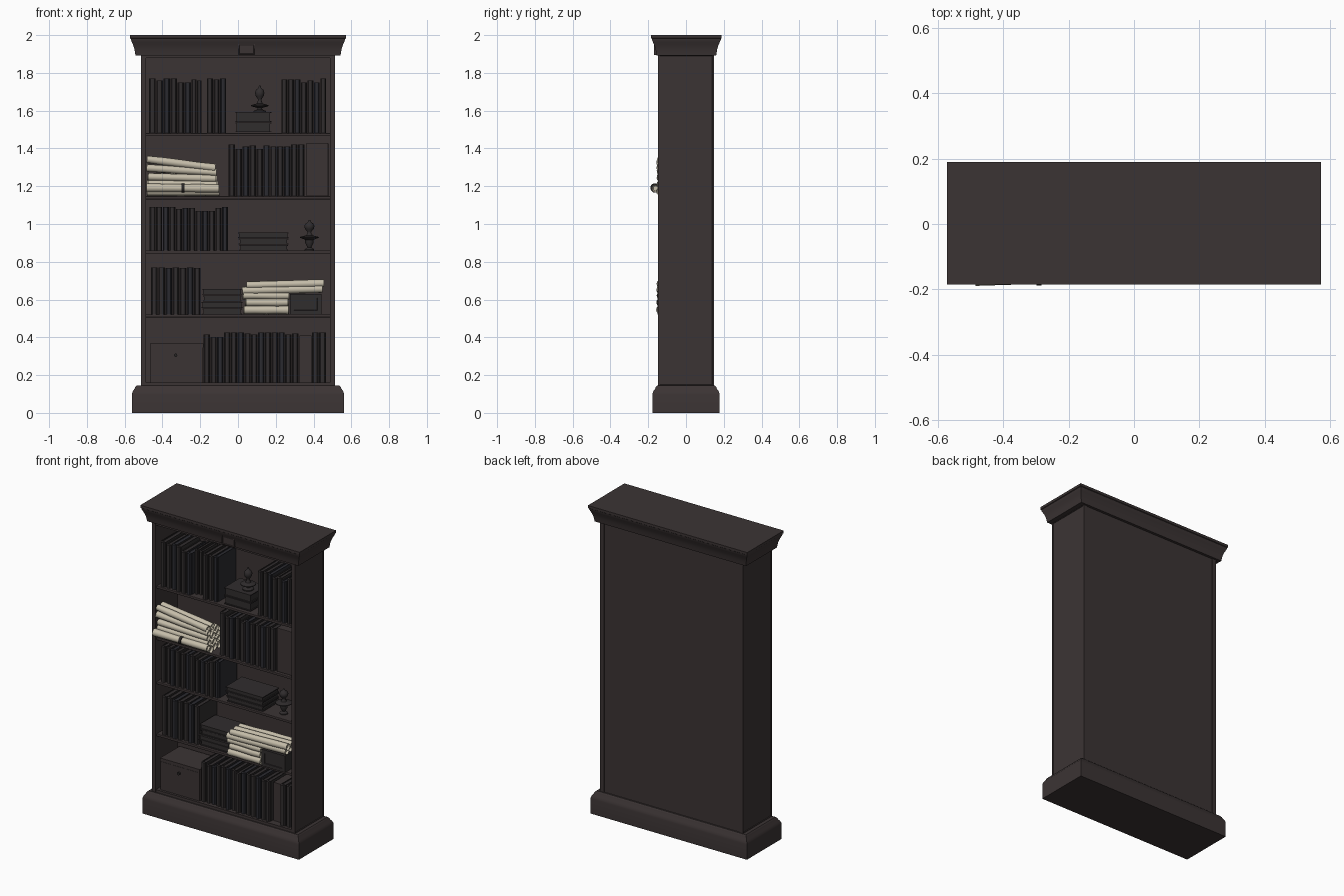
import bpy, bmesh, math, random
from mathutils import Matrix, Vector

if "Cube" in bpy.data.objects:
    bpy.data.objects.remove(bpy.data.objects["Cube"])
random.seed(4)

def material(name, rgb):
    m = bpy.data.materials.new(name)
    m.diffuse_color = (*rgb, 1)
    m.use_nodes = True
    m.node_tree.nodes["Principled BSDF"].inputs["Base Color"].default_value = m.diffuse_color
    return m

WOOD = material("dark wood", (0.044, 0.034, 0.034))
BOOK = material("dark leather", (0.030, 0.026, 0.027))
NAVY = material("blue black leather", (0.024, 0.024, 0.030))
PAPER = material("parchment", (0.56, 0.51, 0.40))
BLACK = material("black metal", (0.020, 0.018, 0.018))

def finish(name, bm, mat, smooth=False):
    bmesh.ops.recalc_face_normals(bm, faces=bm.faces)
    me = bpy.data.meshes.new(name)
    bm.to_mesh(me)
    bm.free()
    me.materials.append(mat)
    ob = bpy.data.objects.new(name, me)
    bpy.context.collection.objects.link(ob)
    if smooth:
        bpy.ops.object.select_all(action='DESELECT')
        ob.select_set(True)
        bpy.context.view_layer.objects.active = ob
        bpy.ops.object.shade_smooth_by_angle(angle=math.radians(40))
    return ob

def box(name, x, y, z, mat=WOOD, inset=None, rim=0.012, depth=0.004, bevel=0.0):
    """Box from (min, max) ranges; optional recessed panel on the face along `inset`."""
    bm = bmesh.new()
    size = (x[1] - x[0], y[1] - y[0], z[1] - z[0])
    mid = Vector((sum(x) / 2, sum(y) / 2, sum(z) / 2))
    bmesh.ops.create_cube(bm, size=1, matrix=Matrix.Translation(mid) @ Matrix.Diagonal((*size, 1)))
    if inset:
        bm.normal_update()
        f = [f for f in bm.faces if f.normal.dot(Vector(inset)) > 0.9]
        bmesh.ops.inset_region(bm, faces=f, thickness=rim, depth=0)
        bmesh.ops.inset_region(bm, faces=f, thickness=0.002, depth=-depth)
    if bevel:
        bmesh.ops.bevel(bm, geom=bm.edges[:], offset=bevel, segments=2, affect='EDGES', profile=0.5)
    return finish(name, bm, mat)

def moulding(name, hx, hy, cy, profile):
    """Stack of rectangles: profile is (z, inward offset)."""
    bm = bmesh.new()
    rings = []
    for z, o in profile:
        rings.append([bm.verts.new((sx * (hx - o), cy + sy * (hy - o), z))
                      for sx, sy in ((-1, -1), (1, -1), (1, 1), (-1, 1))])
    for a, b in zip(rings, rings[1:]):
        for i in range(4):
            bm.faces.new((a[i], a[(i + 1) % 4], b[(i + 1) % 4], b[i]))
    bm.faces.new(rings[0])
    bm.faces.new(rings[-1])
    return finish(name, bm, WOOD, True)

def lathe(name, x, y, z, profile, mat, n=16):
    """Turned ornament: profile is (radius, height)."""
    bm = bmesh.new()
    rings = [[bm.verts.new((x + r * math.cos(2 * math.pi * i / n), y + r * math.sin(2 * math.pi * i / n), z + h))
              for i in range(n)] for r, h in profile]
    for a, b in zip(rings, rings[1:]):
        for i in range(n):
            bm.faces.new((a[i], a[(i + 1) % n], b[(i + 1) % n], b[i]))
    bm.faces.new(rings[0])
    bm.faces.new(rings[-1])
    return finish(name, bm, mat, True)

def prism(bm, pts, z0, z1):
    lo = [bm.verts.new((x, y, z0)) for x, y in pts]
    hi = [bm.verts.new((x, y, z1)) for x, y in pts]
    for i in range(len(pts)):
        j = (i + 1) % len(pts)
        bm.faces.new((lo[i], lo[j], hi[j], hi[i]))
    bm.faces.new(lo)
    bm.faces.new(hi)

def books(name, x0, x1, z, top, front=-0.13):
    """Row of upright books with rounded spines, hinge grooves and recessed pages."""
    n = max(1, round((x1 - x0) / 0.036))
    w = (x1 - x0) / n
    back = 0.068
    for mat, odd in ((BOOK, 0), (NAVY, 1)):
        bm = bmesh.new()
        for i in range(n):
            if (i % 3 == 2) != bool(odd):
                continue
            a, b = x0 + i * w, x0 + (i + 1) * w - 0.003
            f = front + random.uniform(-0.006, 0.008)
            h = top - random.choice((0, 0, 0.004, 0.01, 0.022))
            m, g = (a + b) / 2, (b - a) * 0.22
            spine = [(a + 0.002, f + 0.010), (a + g, f + 0.002), (m, f), (b - g, f + 0.002), (b - 0.002, f + 0.010),
                     (b - 0.004, f + 0.018), (a + 0.004, f + 0.018)]
            prism(bm, spine, z, h)
            for c0, c1 in ((a, a + 0.004), (b - 0.004, b)):
                prism(bm, [(c0, f + 0.015), (c1, f + 0.015), (c1, back), (c0, back)], z, h)
            prism(bm, [(a + 0.003, f + 0.016), (b - 0.003, f + 0.016), (b - 0.003, back - 0.004),
                       (a + 0.003, back - 0.004)], z + 0.004, h - 0.006)
        if bm.verts:
            finish(name + ("_blue" if odd else "_brown"), bm, mat)
        else:
            bm.free()

def stack(name, x0, x1, z0, z1, n):
    """Flat pile of books."""
    h = (z1 - z0) / n
    for i in range(n):
        d = random.uniform(0, 0.012)
        a, b, c = z0 + i * h, z0 + (i + 1) * h - 0.003, 0.005
        for part, z, s in (("lower_cover", (a, a + c), 0), ("pages", (a + c, b - c), 0.006),
                           ("upper_cover", (b - c, b), 0)):
            box(f"{name}_{i}_{part}", (x0 + d + s, x1 - d / 2 - s), (-0.13 + d + s, 0.04 - s), z, BOOK)

def roll(name, p, q, r, mat=PAPER, n=12):
    """Paper roll between two points, slightly irregular along its length."""
    p, q = Vector(p), Vector(q)
    rot = (q - p).to_track_quat('Z', 'Y').to_matrix()
    bm = bmesh.new()
    rings = []
    for k in range(5):
        rr = r * (1 if mat != PAPER else random.uniform(0.9, 1.06))
        c = p.lerp(q, k / 4)
        rings.append([bm.verts.new(c + rot @ Vector((rr * math.cos(2 * math.pi * i / n), rr * math.sin(2 * math.pi * i / n), 0)))
                      for i in range(n)])
    for a, b in zip(rings, rings[1:]):
        for i in range(n):
            bm.faces.new((a[i], a[(i + 1) % n], b[(i + 1) % n], b[i]))
    ends = [bm.faces.new(rings[0]), bm.faces.new(rings[-1])]
    if mat == PAPER:  # hollow ends
        bmesh.ops.recalc_face_normals(bm, faces=bm.faces)
        bmesh.ops.inset_individual(bm, faces=ends, thickness=r * 0.35, depth=-0.012)
    finish(name, bm, mat, True)

def roll_layer(name, x0, x1, z0, z1, r, ys):
    for k, y in enumerate(ys):
        e = random.uniform(0, 0.012)
        roll(f"{name}_{k}", (x0 + e, y, z0), (x1 - e, y, z1), r)

# Carcass: plinth, cornice, sides, back
moulding("plinth", 0.562, 0.178, 0, [(0, 0), (0.098, 0), (0.106, 0.002), (0.118, 0.007), (0.128, 0.015),
                                    (0.136, 0.017), (0.145, 0.026)])
moulding("cornice", 0.572, 0.187, 0.002, [(1.893, 0.029), (1.905, 0.027), (1.925, 0.024), (1.945, 0.018),
                                         (1.963, 0.010), (1.975, 0.005), (1.981, 0.004), (1.984, 0), (2.0, 0)])
for s, side in ((-1, "left"), (1, "right")):
    box(side + "_side", tuple(sorted((s * 0.488, s * 0.513))), (-0.147, 0.148), (0.14, 1.9), inset=(s, 0, 0))
box("back_panel", (-0.49, 0.49), (0.075, 0.147), (0.14, 1.9), inset=(0, 1, 0), rim=0.006)
box("bottom_rail", (-0.49, 0.49), (-0.145, 0.08), (0.14, 0.162))
box("top_rail", (-0.49, 0.49), (-0.145, 0.08), (1.878, 1.9))
box("cornice_block", (0.0, 0.09), (-0.170, -0.15), (1.895, 1.975), inset=(0, -1, 0), rim=0.008)

# Shelves, numbered from the top
S1, S2, S3, S4, S5 = 1.481, 1.147, 0.86, 0.522, 0.162
for i, z in enumerate((S1, S2, S3, S4)):
    box(f"shelf_{i}", (-0.489, 0.489), (-0.138, 0.078), (z - 0.016, z), bevel=0.003)

# Upright books
books("top_books_left", -0.47, -0.245, S1, 1.77)
books("top_books_middle", -0.245, -0.19, S1, 1.765, -0.10)
books("top_books_centre", -0.165, -0.06, S1, 1.77)
books("top_books_right", 0.23, 0.47, S1, 1.77)
books("second_books", -0.05, 0.355, S2, 1.42)
books("third_books", -0.468, -0.05, S3, 1.09)
books("fourth_books", -0.46, -0.195, S4, 0.77)
books("bottom_books", -0.182, 0.322, S5, 0.425)
books("bottom_books_right", 0.392, 0.468, S5, 0.425)
box("bottom_folder", (0.325, 0.388), (-0.10, 0.065), (S5, 0.41))

# Flat piles of books
stack("top_pile", -0.02, 0.18, S1 + 0.005, 1.595, 2)
stack("third_pile", 0.0, 0.268, S3, 0.958, 3)
stack("fourth_pile", -0.198, 0.025, S4, 0.66, 4)

# Boxes
box("upright_case", (0.362, 0.478), (-0.12, 0.07), (S2, 1.43), bevel=0.003)
box("large_box", (-0.465, -0.185), (-0.13, 0.065), (S5, 0.345))
box("large_box_lid", (-0.467, -0.183), (-0.132, 0.067), (0.347, 0.368))
roll("large_box_knob", (-0.33, -0.13, 0.305), (-0.33, -0.142, 0.305), 0.009, BLACK)
box("small_box", (0.275, 0.442), (-0.15, -0.02), (S4, 0.63), BOOK, inset=(0, -1, 0), rim=0.03, bevel=0.0)

# Paper rolls on the second shelf
deep = (-0.135, -0.09, -0.045, 0.0, 0.045)
roll_layer("scroll_bottom", -0.485, -0.095, 1.172, 1.172, 0.023, deep)
roll_layer("scroll_second", -0.488, -0.10, 1.213, 1.207, 0.021, deep[:4])
roll_layer("scroll_third", -0.48, -0.11, 1.25, 1.24, 0.020, deep[:4])
roll_layer("scroll_fourth", -0.485, -0.112, 1.297, 1.272, 0.020, deep[:3])
roll_layer("scroll_top", -0.487, -0.115, 1.343, 1.297, 0.020, deep[:2])
roll("scroll_front", (-0.485, -0.166, 1.192), (-0.10, -0.160, 1.188), 0.022)
roll("scroll_tie", (-0.298, -0.164, 1.19), (-0.282, -0.164, 1.19), 0.0245, BLACK)

# Paper rolls on the fourth shelf
roll_layer("low_scroll_bottom", 0.03, 0.27, 0.545, 0.545, 0.022, deep)
roll_layer("low_scroll_second", 0.035, 0.272, 0.585, 0.585, 0.021, deep[:4])
roll_layer("low_scroll_third", 0.022, 0.275, 0.622, 0.62, 0.020, deep[:4])
roll_layer("low_scroll_fourth", 0.02, 0.45, 0.647, 0.657, 0.021, deep[:3])
roll_layer("low_scroll_top", 0.04, 0.46, 0.676, 0.686, 0.020, deep[:3])

# Turned ornaments
finial = [(0.034, 0), (0.034, 0.006), (0.014, 0.014), (0.012, 0.022), (0.046, 0.032), (0.046, 0.037), (0.016, 0.046),
          (0.009, 0.062), (0.010, 0.07), (0.021, 0.085), (0.025, 0.102), (0.020, 0.118), (0.008, 0.128), (0.004, 0.14)]
lathe("top_ornament", 0.115, -0.06, 1.592, finial, BOOK)
lathe("third_ornament", 0.378, -0.07, S3, [(0.025, 0), (0.025, 0.006), (0.010, 0.016), (0.022, 0.04), (0.022, 0.056)]
      + [(r * 1.08, h * 0.86 + 0.04) for r, h in finial[4:]], BOOK)
